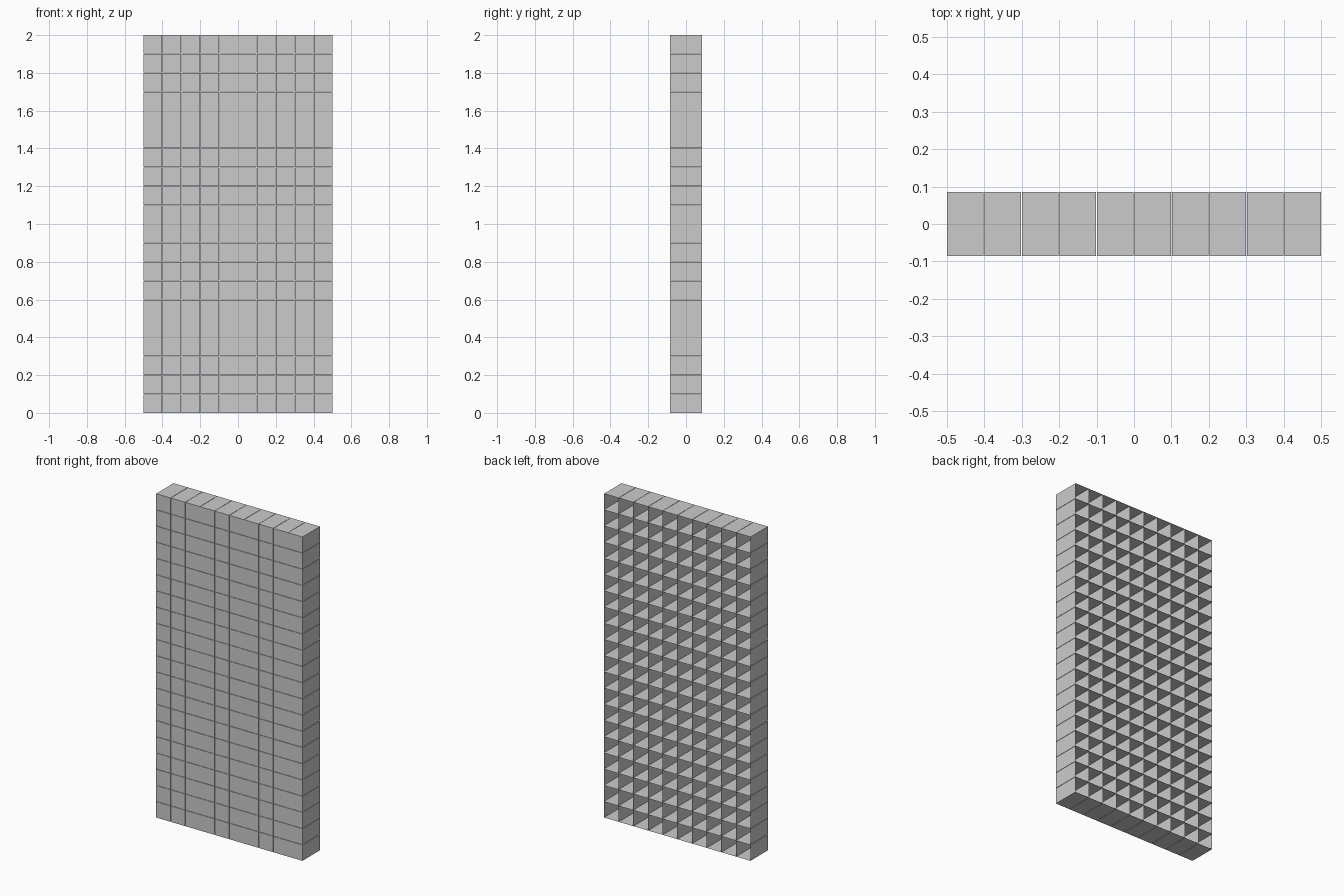
import bpy, bmesh

if "Cube" in bpy.data.objects:
    bpy.data.objects.remove(bpy.data.objects["Cube"])

COLS, ROWS = 10, 20
WIDTH, HEIGHT, DEPTH = 1.0, 2.0, 0.17
GAP = 0.002                                  # hairline joint between boxes

cw = (WIDTH - GAP * (COLS - 1)) / COLS
ch = (HEIGHT - GAP * (ROWS - 1)) / ROWS

# One thin-walled box, closed at the front and open at the back
bm = bmesh.new()
bmesh.ops.create_cube(bm, size=1)
back = [f for f in bm.faces if f.normal.y > 0.9]
bmesh.ops.delete(bm, geom=back, context='FACES_ONLY')
bmesh.ops.scale(bm, vec=(cw, DEPTH, ch), verts=bm.verts)
bmesh.ops.translate(bm, vec=(-WIDTH / 2 + cw / 2, 0, ch / 2), verts=bm.verts)
mesh = bpy.data.meshes.new("box_wall")
bm.to_mesh(mesh)
bm.free()
wall = bpy.data.objects.new("box_wall", mesh)
bpy.context.collection.objects.link(wall)

# Repeat the box across and up the wall
for name, count, step in (("columns", COLS, (cw + GAP, 0, 0)),
                          ("rows", ROWS, (0, 0, ch + GAP))):
    arr = wall.modifiers.new(name, 'ARRAY')
    arr.count = count
    arr.use_relative_offset = False
    arr.use_constant_offset = True
    arr.constant_offset_displace = step
